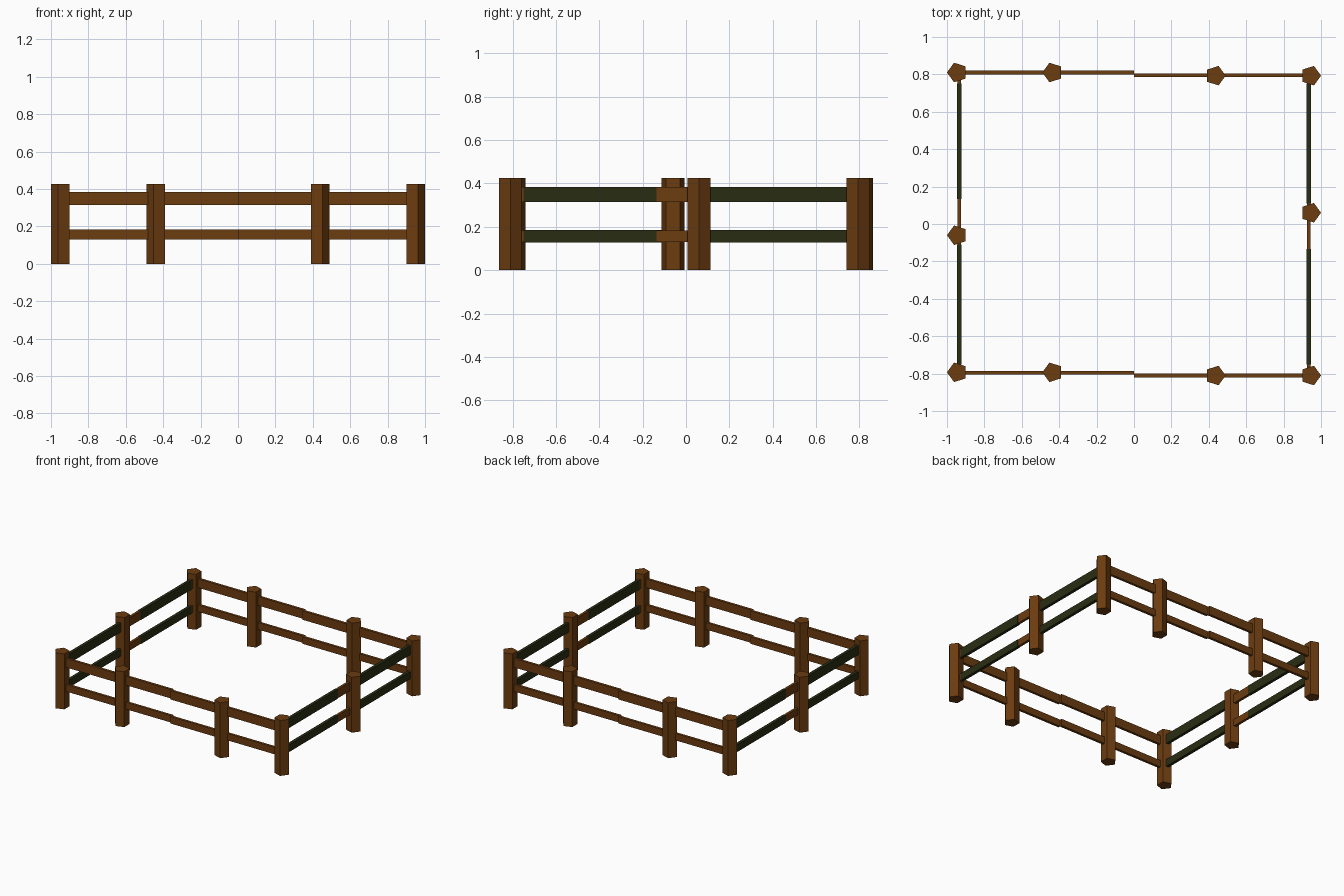
import bpy, math

if "Cube" in bpy.data.objects:
    bpy.data.objects.remove(bpy.data.objects["Cube"])


def material(name, rgb):
    m = bpy.data.materials.new(name)
    m.diffuse_color = (*rgb, 1)
    m.use_nodes = True
    m.node_tree.nodes["Principled BSDF"].inputs["Base Color"].default_value = m.diffuse_color
    return m


BROWN = material("brown_wood", (0.150, 0.045, 0.005))
DARK = material("dark_mossy_wood", (0.022, 0.027, 0.007))


def post(name, x, y, angle):
    # five-sided post, one corner pointing outwards
    bpy.ops.mesh.primitive_cylinder_add(vertices=5, radius=0.055, depth=0.426,
                                        location=(0, 0, 0))
    o = bpy.context.object
    o.name = name
    # the first cylinder corner lies on +y; turn it to the wanted direction
    o.rotation_euler.z = angle - math.pi / 2
    o.location = (x, y, 0.213)
    o.data.materials.append(BROWN)


def box(name, x0, x1, y0, y1, z0, z1, mat):
    bpy.ops.mesh.primitive_cube_add(size=1)
    o = bpy.context.object
    o.name = name
    o.location = ((x0 + x1) / 2, (y0 + y1) / 2, (z0 + z1) / 2)
    o.scale = (x1 - x0, y1 - y0, z1 - z0)
    o.data.materials.append(mat)


def rot_box(name, s, x0, x1, y0, y1, z0, z1, mat):
    # s = -1 turns the box half a turn around z
    xs, ys = sorted((s * x0, s * x1)), sorted((s * y0, s * y1))
    box(name, *xs, *ys, z0, z1, mat)


RAILS = {"lower": (0.13, 0.183), "upper": (0.315, 0.383)}

# the right half of the fence is the left half turned by 180 degrees
for s, side in ((1, "left"), (-1, "right")):
    ang = math.pi if s == 1 else 0
    for i, (x, y) in enumerate([(-0.945, 0.81), (-0.945, -0.06), (-0.945, -0.793),
                                (-0.435, 0.81), (-0.435, -0.793)]):
        post(f"{side}_post_{i + 1}", s * x, s * y, ang)
    for level, (z0, z1) in RAILS.items():
        # long rails, each half slightly offset
        for i, y in enumerate((0.81, -0.795)):
            rot_box(f"{side}_{level}_long_rail_{i + 1}", s, -0.94, 0,
                    y - 0.01, y + 0.01, z0, z1, BROWN)
        # side rail with dark stretches between the posts
        rot_box(f"{side}_{level}_side_rail", s, -0.944, -0.924,
                -0.79, 0.81, z0, z1, BROWN)
        for i, (y0, y1) in enumerate(((-0.75, -0.11), (0.135, 0.75))):
            rot_box(f"{side}_{level}_dark_board_{i + 1}", s, -0.9455, -0.9225,
                    y0, y1, z0 - 0.0015, z1 + 0.0015, DARK)
